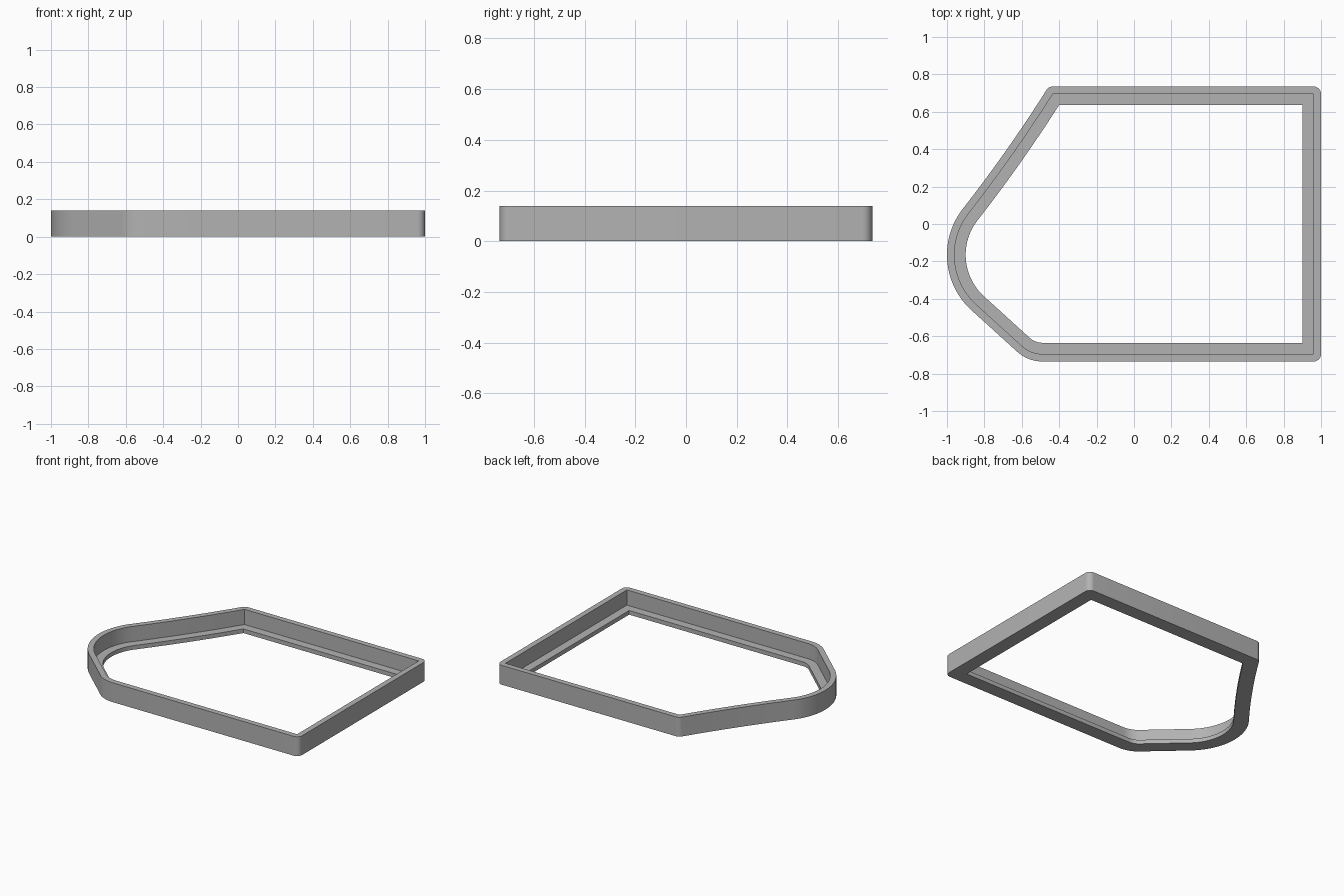
import bpy, bmesh, math
from mathutils import Vector

cube = bpy.data.objects.get("Cube")
if cube:
    bpy.data.objects.remove(cube, do_unlink=True)

HEIGHT, LEDGE_Z = 0.14, 0.03
WALL, LEDGE = 0.04, 0.06
RIGHT, BACK = 0.96, 0.695
NOSE, NOSE_R = Vector((-0.6, -0.165)), 0.36
FOOT, FOOT_R = Vector((-0.49, -0.535)), 0.16


def unit(deg):
    a = math.radians(deg)
    return Vector((math.cos(a), math.sin(a)))


def arc(center, radius, start, end, steps):
    """Outline samples: point, outward direction, inward mitre direction."""
    dirs = [unit(start + (end - start) * i / steps) for i in range(steps + 1)]
    return [(center + n * radius, n, n) for n in dirs]


def corner(point, start, end, steps=8):
    """Sharp inside, rounded outside."""
    n0, n1 = unit(start), unit(end)
    mitre = (n0 + n1) / (1 + n0.dot(n1))
    return [(point, n, mitre) for _, n, _ in arc(point, 0, start, end, steps)]


# Slightly hollow slanted side, tangent to the round nose
slant_top, slant_low, nose_end = 147.7, 142, 227.8
low = NOSE + unit(slant_low) * NOSE_R
slant_r = (BACK - low.y) / (unit(slant_low).y - unit(slant_top).y)
slant_center = low + unit(slant_low) * slant_r
slant_corner = slant_center - unit(slant_top) * slant_r

# Outline, counter-clockwise
outline = (corner(Vector((RIGHT, BACK)), 0, 90)
           + corner(slant_corner, 90, slant_top)
           + arc(slant_center, -slant_r, slant_top, slant_low, 12)
           + arc(NOSE, NOSE_R, slant_low, nose_end, 32)
           + arc(FOOT, FOOT_R, nose_end, 270, 14)
           + corner(Vector((RIGHT, -BACK)), 270, 360))

# Stepped cross-section: offset from the outline, height
section = [(WALL, 0), (WALL, HEIGHT), (0, HEIGHT),
           (0, LEDGE_Z), (-LEDGE, LEDGE_Z), (-LEDGE, 0)]

bm = bmesh.new()
rings = []
for off, z in section:
    ring = []
    for p, n, mitre in outline:
        q = p + (n if off > 0 else mitre) * off
        ring.append(bm.verts.new((q.x, q.y, z)))
    rings.append(ring)
count = len(outline)
for k, a in enumerate(rings):
    b = rings[(k + 1) % len(rings)]
    for i in range(count):
        j = (i + 1) % count
        bm.faces.new((a[i], a[j], b[j], b[i]))
bmesh.ops.remove_doubles(bm, verts=bm.verts, dist=0.0001)
bmesh.ops.recalc_face_normals(bm, faces=bm.faces)

mesh = bpy.data.meshes.new("rim_frame")
bm.to_mesh(mesh)
bm.free()
frame = bpy.data.objects.new("rim_frame", mesh)
bpy.context.collection.objects.link(frame)

# Plain grey material
grey = bpy.data.materials.new("plain_grey")
grey.use_nodes = True
colour = (0.45, 0.45, 0.45, 1)
grey.diffuse_color = colour
for node in grey.node_tree.nodes:
    if node.type == 'BSDF_PRINCIPLED':
        node.inputs["Base Color"].default_value = colour
mesh.materials.append(grey)

bpy.ops.object.select_all(action='DESELECT')
frame.select_set(True)
bpy.context.view_layer.objects.active = frame
bpy.ops.object.shade_smooth_by_angle(angle=math.radians(30))
